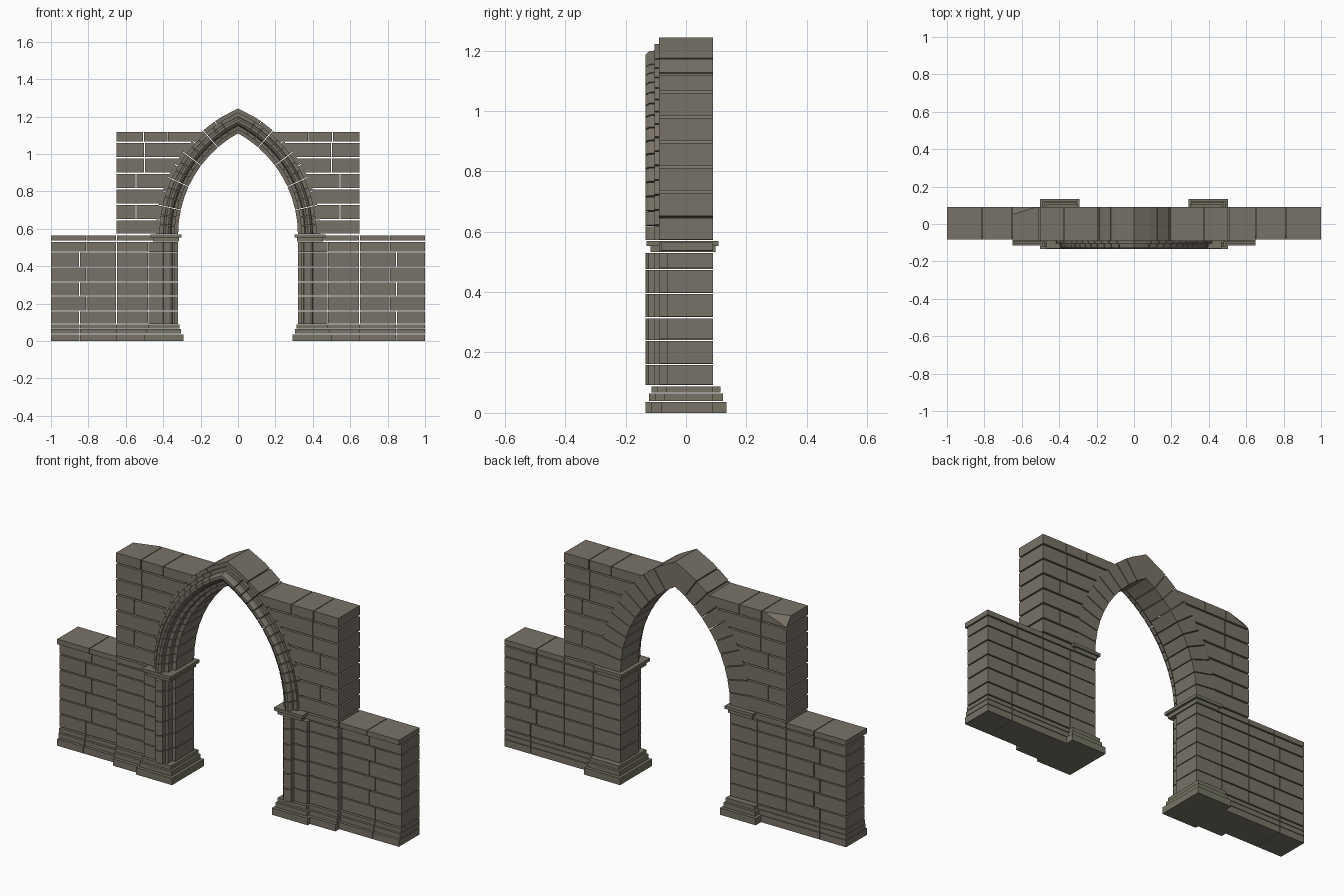
import bpy, bmesh, math
from mathutils import Vector

if "Cube" in bpy.data.objects:
    bpy.data.objects.remove(bpy.data.objects["Cube"])


def material(name, rgb):
    m = bpy.data.materials.new(name)
    m.diffuse_color = (*rgb, 1)
    m.use_nodes = True
    m.node_tree.nodes["Principled BSDF"].inputs["Base Color"].default_value = m.diffuse_color
    return m


STONE = material("warm_grey_stone", (0.19, 0.17, 0.137))
MOSS = material("mossy_grey_stone", (0.18, 0.173, 0.127))
G = 0.004            # half height of bed joints
BACK = 0.09
SPRING = 0.57        # arch springing height
CX, RI, RO = -0.2956, 0.6156, 0.7356   # arc centre, inner and outer radius


def loft(bm, ring_a, ring_b, s):
    """Closed solid between two matching rings; s = -1 mirrors it in x."""
    a = [bm.verts.new((s * x, y, z)) for x, y, z in ring_a]
    b = [bm.verts.new((s * x, y, z)) for x, y, z in ring_b]
    n = len(a)
    bm.faces.new(a)
    bm.faces.new(b)
    for i in range(n):
        j = (i + 1) % n
        bm.faces.new((a[i], a[j], b[j], b[i]))


def box(bm, x0, x1, y0, y1, z0, z1, s):
    pts = [(x0, y0), (x1, y0), (x1, y1), (x0, y1)]
    loft(bm, [(x, y, z0) for x, y in pts], [(x, y, z1) for x, y in pts], s)


def finish(bm, name, mat=STONE):
    bmesh.ops.recalc_face_normals(bm, faces=bm.faces[:])
    me = bpy.data.meshes.new(name)
    bm.to_mesh(me)
    bm.free()
    me.materials.append(mat)
    bpy.context.collection.objects.link(bpy.data.objects.new(name, me))


def outer_x(z):
    """Outside edge of the arch ring at height z."""
    return CX + math.sqrt(RO ** 2 - (z - SPRING) ** 2)


LOW = [0.09, 0.16, 0.24, 0.315, 0.395, 0.475, 0.532]
HIGH = [0.57, 0.648, 0.732, 0.815, 0.898, 0.98, 1.062, 1.119]
STEPS = [(0.0, 0.036, 0), (0.039, 0.064, 0.012), (0.067, 0.088, 0.02)]

# pier plan: flat back, inner reveal, shaft on the front
PIER = [(0.32, BACK), (0.32, -0.065), (0.337, -0.068), (0.337, -0.105),
        (0.350, -0.108), (0.353, -0.125), (0.367, -0.134), (0.385, -0.134),
        (0.398, -0.125), (0.402, -0.105), (0.478, -0.105), (0.478, BACK)]

# arch section as (radial offset, y)
MOULD = [(0.0, -0.063), (0.018, -0.068), (0.018, -0.1), (0.036, -0.105),
         (0.042, -0.125), (0.054, -0.134), (0.068, -0.134), (0.078, -0.122),
         (0.08, -0.105), (0.1, -0.105), (0.1, -0.088), (0.02, -0.062)]
RING = [(0.0, BACK), (0.0, -0.06), (0.02, -0.06), (0.1, -0.086),
        (0.1, -0.09), (0.12, -0.09), (0.12, BACK)]


def arch(bm, section, count, s):
    """Voussoirs along a quarter of the pointed arch, mitred at the crown."""
    top = math.acos(-CX / RI)

    def ring(a, crown):
        out = []
        for dr, y in section:
            r = RI + dr
            t = math.acos(-CX / r) if crown else a
            out.append((CX + r * math.cos(t), y, SPRING + r * math.sin(t)))
        return out

    for i in range(count):
        a0 = top * i / count + 0.003
        a1 = top * (i + 1) / count - 0.003
        last = i == count - 1
        if last:
            mid = (a0 + top) / 2
            loft(bm, ring(a0, False), ring(mid, False), s)
            loft(bm, ring(mid, False), ring(top, True), s)
        else:
            loft(bm, ring(a0, False), ring(a1, False), s)


for s, side in ((1, "right"), (-1, "left")):
    # stepped pier base
    bm = bmesh.new()
    for z0, z1, d in STEPS:
        box(bm, 0.292 + d, 0.502 - d, -0.134 + d, 0.134 - d, z0, z1, s)
    finish(bm, "pier_base_" + side, MOSS)

    # pier courses with attached shaft
    bm = bmesh.new()
    for z0, z1 in zip(LOW, LOW[1:]):
        loft(bm, [(x, y, z0 + G / 2) for x, y in PIER],
             [(x, y, z1 - G / 2) for x, y in PIER], s)
    finish(bm, "pier_" + side)

    # capital
    bm = bmesh.new()
    box(bm, 0.315, 0.455, -0.118, 0.098, 0.532, 0.553, s)
    box(bm, 0.302, 0.468, -0.131, 0.108, 0.553, 0.569, s)
    finish(bm, "capital_" + side, MOSS)

    # pointed arch: plain ring and front moulding
    bm = bmesh.new()
    arch(bm, RING, 10, s)
    finish(bm, "arch_ring_" + side)
    bm = bmesh.new()
    arch(bm, MOULD, 15, s)
    finish(bm, "arch_moulding_" + side)

    # inner wall bay below the springing
    bm = bmesh.new()
    for z0, z1 in zip(LOW, LOW[1:]):
        box(bm, 0.481, 0.648, -0.09, BACK, z0 + G, z1 - G / 2, s)
    box(bm, 0.455, 0.648, -0.09, BACK, 0.536, 0.565, s)
    finish(bm, "inner_wall_" + side)

    # low outer wall with staggered joints
    bm = bmesh.new()
    for i, (z0, z1) in enumerate(zip(LOW, LOW[1:])):
        j = 0.81 if i % 2 else 0.845
        for x0, x1 in ((0.652, j), (j + 0.004, 1.0)):
            box(bm, x0, x1, -0.063, BACK, z0 + G, z1 - G / 2, s)
    finish(bm, "outer_wall_" + side)

    # cap stones of the outer wall
    bm = bmesh.new()
    for x0, x1 in ((0.652, 0.81), (0.814, 1.0)):
        box(bm, x0, x1, -0.083, BACK, 0.537, 0.564, s)
    finish(bm, "wall_cap_" + side)

    # stepped wall plinth, projecting at the front only
    bm = bmesh.new()
    for z0, z1, d in STEPS:
        box(bm, 0.48, 0.65, -0.115 + d, BACK, z0, z1, s)
        for x0, x1 in ((0.65, 0.845), (0.848, 1.0)):
            box(bm, x0, x1, -0.083 + d * 0.8, BACK, z0, z1, s)
    finish(bm, "wall_plinth_" + side)

    # upper wall, courses cut to the curve of the arch
    bm = bmesh.new()
    for i, (z0, z1) in enumerate(zip(HIGH, HIGH[1:])):
        a, b = z0 + G, z1 - G
        if i == len(HIGH) - 2:
            joints, b = [0.375, 0.505], z1 - 0.002
        else:
            joints = [[], [0.545], [], [0.545], [0.5], [0.5]][i]
        xs = [None] + joints + [0.65]
        for x0, x1 in zip(xs, xs[1:]):
            lo = outer_x(a) if x0 is None else x0 + 0.002
            hi = outer_x(b) if x0 is None else x0 + 0.002
            e = x1 if x1 == 0.65 else x1 - 0.002
            prof = [(lo, a), (e, a), (e, b), (hi, b)]
            loft(bm, [(x, -0.09, z) for x, z in prof],
                 [(x, BACK, z) for x, z in prof], s)
    if s < 0:
        # broken back corner on the left side only
        p = Vector((-0.65, 0.05, 1.118))
        q, r = Vector((-0.52, 0.09, 1.118)), Vector((-0.65, 0.09, 1.068))
        n = (q - p).cross(r - p).normalized()
        if n.dot(Vector((-0.65, 0.09, 1.118)) - p) < 0:
            n = -n
        cut = bmesh.ops.bisect_plane(bm, geom=bm.verts[:] + bm.edges[:] + bm.faces[:],
                                     plane_co=p, plane_no=n, clear_outer=True)
        edges = [e for e in cut["geom_cut"] if isinstance(e, bmesh.types.BMEdge)]
        bmesh.ops.holes_fill(bm, edges=edges)
    finish(bm, "upper_wall_" + side)
